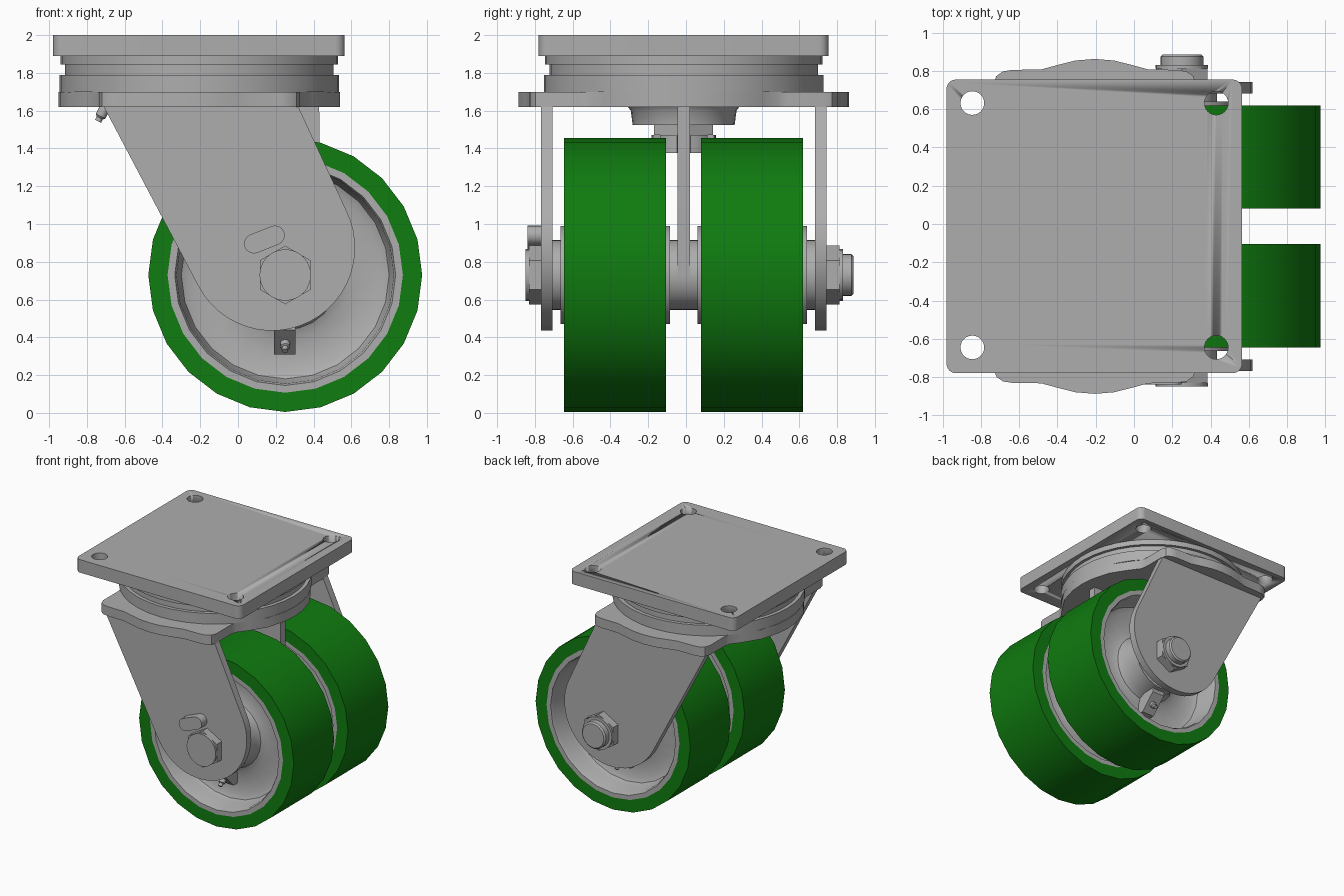
import bpy, bmesh, math
from mathutils import Vector, Matrix

cube = bpy.data.objects.get("Cube")
if cube:
    bpy.data.objects.remove(cube, do_unlink=True)

YC = -0.0125                      # mid plane between the wheels
SWIVEL = Vector((-0.205, YC, 0))  # vertical swivel axis
AXLE = Vector((0.25, YC, 0.73))   # wheel axis


def material(name, color):
    m = bpy.data.materials.new(name)
    m.use_nodes = True
    m.diffuse_color = color
    m.node_tree.nodes["Principled BSDF"].inputs["Base Color"].default_value = color
    return m


STEEL = material("steel grey", (0.42, 0.42, 0.42, 1))
GREEN = material("tread green", (0.005, 0.2, 0.005, 1))


def finish(name, bm, mat=STEEL, smooth=True):
    bmesh.ops.recalc_face_normals(bm, faces=bm.faces)
    mesh = bpy.data.meshes.new(name)
    bm.to_mesh(mesh)
    bm.free()
    mesh.materials.append(mat)
    ob = bpy.data.objects.new(name, mesh)
    bpy.context.collection.objects.link(ob)
    if smooth:
        bpy.ops.object.select_all(action='DESELECT')
        ob.select_set(True)
        bpy.context.view_layer.objects.active = ob
        bpy.ops.object.shade_smooth_by_angle(angle=math.radians(32))
    return ob


def lathe(name, profile, center, axis='Z', segs=32, mat=STEEL, closed=False):
    """Spin (radius, offset) points about an axis through center."""
    bm = bmesh.new()
    rings = []
    for r, h in profile:
        ring = []
        for i in range(segs):
            a = math.tau * i / segs
            c, s = r * math.cos(a), r * math.sin(a)
            p = Vector((c, s, h)) if axis == 'Z' else Vector((c, h, s))
            ring.append(bm.verts.new(p + center))
        rings.append(ring)
    pairs = list(zip(rings, rings[1:]))
    if closed:
        pairs.append((rings[-1], rings[0]))
    for a, b in pairs:
        for i in range(segs):
            j = (i + 1) % segs
            bm.faces.new((a[i], a[j], b[j], b[i]))
    if not closed:
        bm.faces.new(rings[0])
        bm.faces.new(rings[-1])
    return finish(name, bm, mat)


def prism(name, pts, lo, hi, axis='Z', smooth=True):
    """Extrude a 2D outline between lo and hi: XY along Z, XZ along Y, YZ along X."""
    place = {'Z': lambda u, v, h: (u, v, h), 'Y': lambda u, v, h: (u, h, v),
             'X': lambda u, v, h: (h, u, v)}[axis]
    bm = bmesh.new()
    a = [bm.verts.new(place(u, v, lo)) for u, v in pts]
    b = [bm.verts.new(place(u, v, hi)) for u, v in pts]
    bm.faces.new(a)
    bm.faces.new(b)
    for i in range(len(pts)):
        j = (i + 1) % len(pts)
        bm.faces.new((a[i], a[j], b[j], b[i]))
    return finish(name, bm, smooth=smooth)


def arc(cx, cy, r, start, end, n):
    out = []
    for i in range(n + 1):
        t = math.radians(start + (end - start) * i / n)
        out.append((cx + r * math.cos(t), cy + r * math.sin(t)))
    return out


# Top mounting plate with rounded corners and four bolt holes
corners = []
for cx, cy, a in ((0.515, 0.705, 0), (-0.93, 0.705, 90), (-0.93, -0.73, 180), (0.515, -0.73, 270)):
    corners += arc(cx, cy, 0.05, a, a + 90, 6)
plate = prism("top_plate", corners, 1.89, 2.0)
for x in (-0.845, 0.43):
    for y in (-0.645, 0.632):
        cutter = lathe("hole_cutter", [(0.062, 1.8), (0.062, 2.1)], Vector((x, y, 0)), segs=24)
        mod = plate.modifiers.new("hole", 'BOOLEAN')
        mod.object, mod.solver = cutter, 'EXACT'
        cutter.hide_render = True
        cutter.hide_viewport = True
        cutter.display_type = 'WIRE'
        cutter.hide_set(True)

# Swivel bearing races
lathe("swivel_bearing", [(0.735, 1.89), (0.735, 1.845), (0.71, 1.845), (0.71, 1.79),
                         (0.74, 1.79), (0.74, 1.70)], SWIVEL, segs=40)

# Lobed fork plate, one quarter mirrored to four
quarter = [(0.745, 0), (0.735, 0.12), (0.69, 0.28), (0.6, 0.42), (0.54, 0.5), (0.53, 0.55),
           (0.53, 0.74), (0.515, 0.785), (0.48, 0.81), (0.43, 0.818), (0.28, 0.82),
           (0.2, 0.842), (0.1, 0.867), (0, 0.875)]
half = quarter + [(-x, y) for x, y in quarter[-2::-1]]
outline = half + [(x, -y) for x, y in half[-2:0:-1]]
prism("fork_plate", [(x + SWIVEL.x, y + YC) for x, y in outline], 1.62, 1.70)

# King pin boss and slotted nut
lathe("king_pin_boss", [(0.295, 1.62), (0.28, 1.6), (0.27, 1.525)], SWIVEL)
lathe("king_pin_nut", [(0.18, 1.525), (0.18, 1.47)], SWIVEL, segs=6)
lathe("king_pin", [(0.09, 1.5), (0.09, 1.39)], SWIVEL, segs=20)
for i in range(6):
    a = 60 * i
    wedge = arc(SWIVEL.x, YC, 0.17, a + 12, a + 48, 4) + arc(SWIVEL.x, YC, 0.1, a + 48, a + 12, 4)
    prism("king_pin_nut_tooth", wedge, 1.375, 1.47)

# Outer fork legs and the centre leg
leg = [(0.32, 1.62), (-0.71, 1.62)] + arc(0.18, 0.875, 0.44, 207, 387, 24)
prism("front_leg", leg, -0.768, -0.707, 'Y')
prism("back_leg", leg, 0.682, 0.743, 'Y')
centre = [(0.43, 1.62), (0.07, 1.62)] + arc(AXLE.x, AXLE.z, 0.185, 180, 360, 16)
prism("centre_leg", centre, YC - 0.033, YC + 0.033, 'Y')

# Wheels: tread, dished rim and grease pad
side = [(0.623, 0.27), (0.585, 0.27), (0.575, 0.25), (0.565, 0.13), (0.55, 0.09), (0.51, 0.07),
        (0.34, 0.07), (0.29, 0.09), (0.265, 0.14), (0.26, 0.29), (0.1, 0.29)]
rim = side + [(r, -h) for r, h in reversed(side)]
for label, s in (("front", -1), ("back", 1)):
    hub = AXLE + Vector((0, s * 0.3625, 0))
    lathe(label + "_tread", [(0.623, -0.27), (0.725, -0.27), (0.725, 0.27), (0.623, 0.27)],
          hub, 'Y', 24, GREEN, closed=True)
    lathe(label + "_rim", rim, hub, 'Y', 24, closed=True)
    pad = [(hub.y + s * d, z) for d, z in ((0.25, 0.5), (0.25, 0.44), (0.12, 0.31), (0.06, 0.31), (0.06, 0.5))]
    prism(label + "_grease_pad", pad, 0.19, 0.305, 'X', smooth=False)
    fitting = lathe(label + "_wheel_grease_fitting", [(0.026, 0), (0.026, 0.03), (0.016, 0.035), (0.016, 0.06)],
                    Vector(), segs=12)
    fitting.matrix_world = (Matrix.Translation((0.25, hub.y + s * 0.18, 0.37))
                            @ Vector((0, s, -1)).to_track_quat('Z', 'Y').to_matrix().to_4x4())

# Axle spacers, bolt head, nut and threaded end
lathe("axle_spacer", [(0.185, -0.695), (0.185, 0.695)], AXLE, 'Y')


def hexagon(name, y0, y1, r):
    """Hex part with points up and a chamfered outer face."""
    lo = r * 0.88
    d = 0.018 if y1 > y0 else -0.018
    prism(name, arc(AXLE.x, AXLE.z, r, 30, 330, 5), y0, y1 - d, 'Y', smooth=False)
    lathe(name + "_face", [(lo, y1 - d), (lo, y1)], AXLE - Vector((0, YC, 0)), 'Y', 24)


hexagon("axle_bolt_head", -0.768, -0.85, 0.155)
hexagon("axle_nut", 0.743, 0.83, 0.155)
lathe("axle_end", [(0.112, 0.82), (0.112, 0.875), (0.1, 0.886)], AXLE - Vector((0, YC, 0)), 'Y', 24)

# Rounded locking tab beside the bolt head
tilt = 22
dx, dz = 0.06 * math.cos(math.radians(tilt)), 0.06 * math.sin(math.radians(tilt))
tab = arc(0.14 + dx, 0.918 + dz, 0.052, tilt - 90, tilt + 90, 8) + \
    arc(0.14 - dx, 0.918 - dz, 0.052, tilt + 90, tilt + 270, 8)
prism("locking_tab", tab, -0.84, -0.765, 'Y')

# Swivel grease fitting
nipple = lathe("swivel_grease_fitting", [(0.028, -0.03), (0.028, 0.05), (0.018, 0.06), (0.018, 0.08)],
               Vector(), segs=12)
nipple.matrix_world = (Matrix.Translation((-0.705, YC, 1.615))
                       @ Vector((-0.5, 0, -1)).to_track_quat('Z', 'Y').to_matrix().to_4x4())
